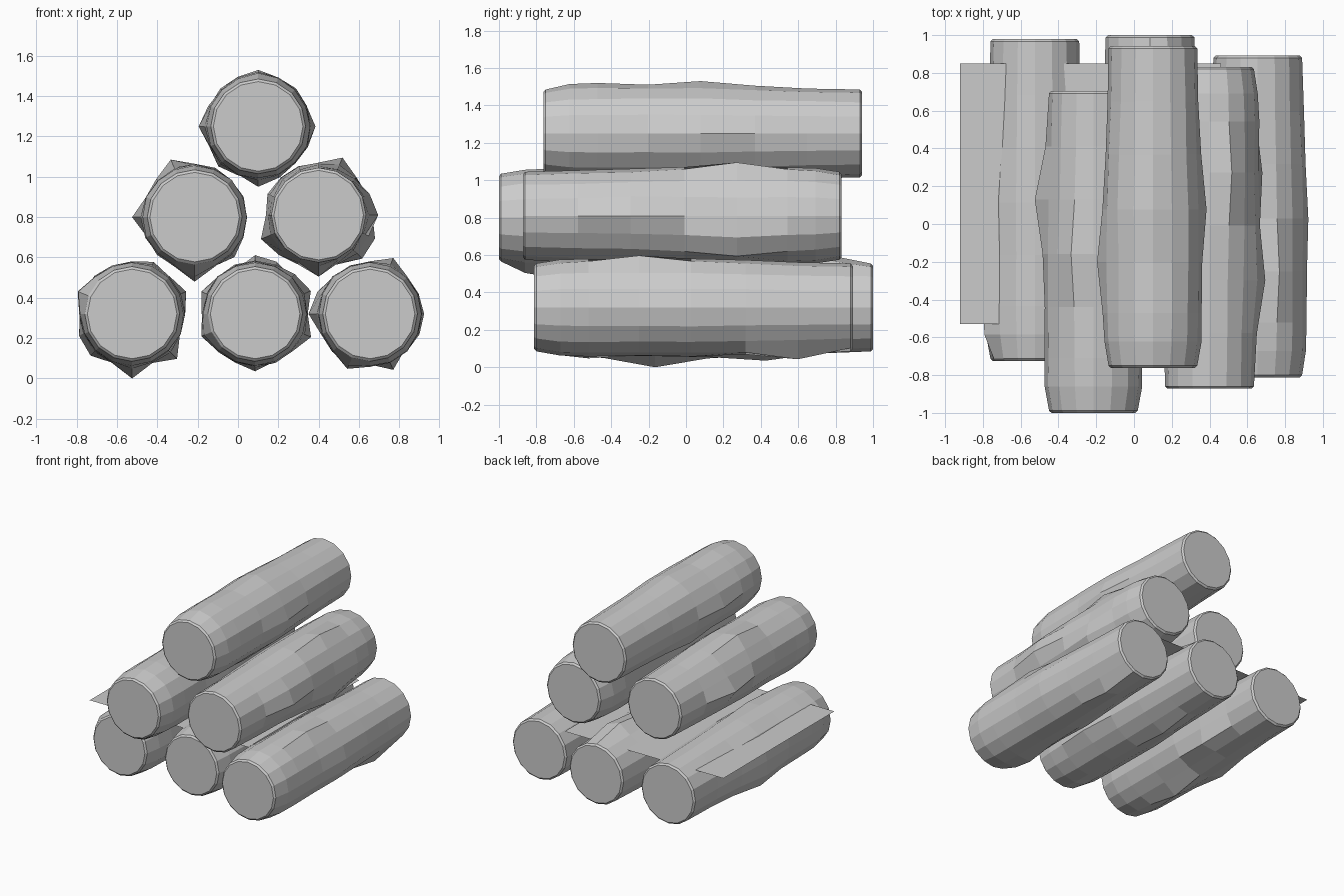
import bpy, bmesh, random
from math import sin, cos, radians, exp

if "Cube" in bpy.data.objects:
    bpy.data.objects.remove(bpy.data.objects["Cube"])

random.seed(4)
SIDES = 16
# Log profile: distance from the fuller end, radius
PROFILE = [(0, .222), (.012, .235), (.14, .255), (.29, .258), (.56, .256),
           (.84, .26), (1.13, .25), (1.41, .24), (1.692, .235), (1.704, .222)]


def log(name, x, z, y0, knots, flip=False):
    """Faceted log along y; knots are (angle, world y, radius)."""
    bm = bmesh.new()
    rings = []
    for i, (t, r) in enumerate(PROFILE):
        y = y0 + (1.704 - t if flip else t)
        ring = []
        for k in range(SIDES):
            ang = 360 * k / SIDES
            rad = r
            if 1 < i < 8:
                rad += random.uniform(-.006, .006)
                for ka, ky, kr in knots:
                    da = abs((ang - ka + 180) % 360 - 180)
                    fall = exp(-(da / 15) ** 2 - ((y - ky) / .22) ** 2)
                    rad = max(rad, r + (kr - r) * fall)
            ring.append(bm.verts.new((x + rad * cos(radians(ang)), y,
                                      z + rad * sin(radians(ang)))))
        rings.append(ring)
    for a, b in zip(rings, rings[1:]):
        for k in range(SIDES):
            n = (k + 1) % SIDES
            bm.faces.new((a[k], a[n], b[n], b[k]))
    bm.faces.new(rings[0])
    bm.faces.new(rings[-1])
    bmesh.ops.recalc_face_normals(bm, faces=bm.faces)
    me = bpy.data.meshes.new(name)
    bm.to_mesh(me)
    bm.free()
    bpy.context.collection.objects.link(bpy.data.objects.new(name, me))


# Bottom row
log("bottom_left_log", -.525, .32, -.725,
    [(157.5, -.5, .295), (215, .1, .31), (270, -.16, .32), (315, .4, .315),
     (22.5, .1, .29), (67.5, -.2, .28)])
log("bottom_middle_log", .085, .32, -.704,
    [(80, .7, .32), (30, .15, .31), (337.5, -.14, .30), (270, .4, .285),
     (200, -.4, .29), (160, .14, .29)])
log("bottom_right_log", .655, .32, -.812,
    [(67.5, -.25, .30), (0, .03, .268), (292.5, .6, .30), (247.5, -.5, .295),
     (172, .03, .32)])
# Middle row
log("middle_left_log", -.215, .80, -1.0,
    [(115, -.16, .31), (180, .13, .31), (270, -.71, .32), (67.5, .13, .26),
     (315, -.16, .28)])
log("middle_right_log", .40, .81, -.872,
    [(65, .27, .31), (8, -.3, .31), (326, .27, .34), (270, -.3, .305),
     (209, 0, .32), (150, .27, .28)], flip=True)
# Top log
log("top_log", .10, 1.25, -.762,
    [(90, .08, .28), (90, -.47, .27), (175, -.2, .30), (355, .08, .287),
     (36, -.2, .27), (277, -.2, .31), (225, .08, .28)])

# Thin flat sheet wedged between the rows
bpy.ops.mesh.primitive_plane_add(size=1.38, location=(-.23, .16, .50))
bpy.context.object.name = "flat_sheet"
